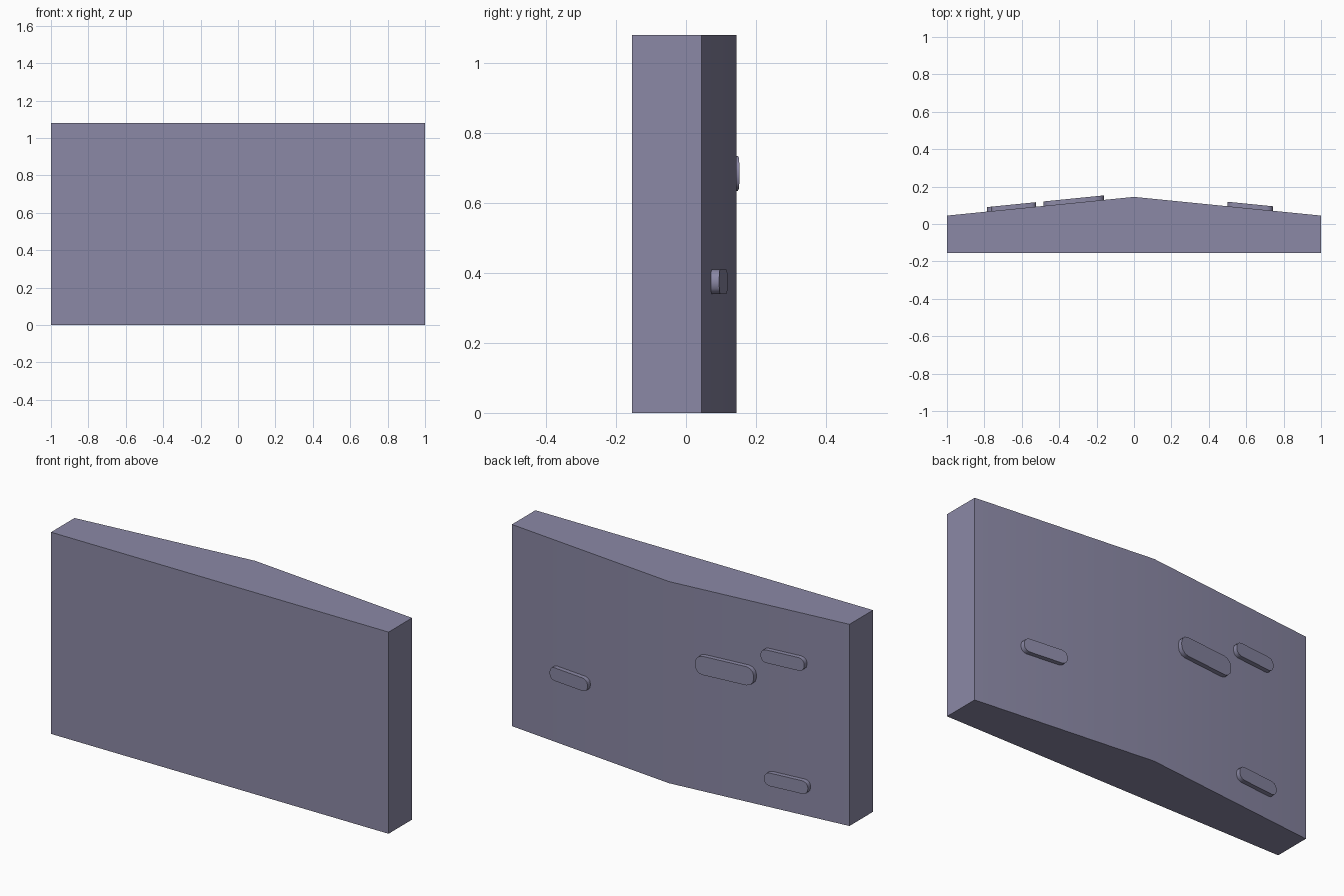
import bpy, bmesh, math

if "Cube" in bpy.data.objects:
    bpy.data.objects.remove(bpy.data.objects["Cube"])

mat = bpy.data.materials.new("muted violet grey")
mat.diffuse_color = (0.26, 0.25, 0.38, 1)
mat.use_nodes = True
mat.node_tree.nodes["Principled BSDF"].inputs["Base Color"].default_value = mat.diffuse_color

RIDGE, EDGE, FRONT, HEIGHT = 0.145, 0.045, -0.154, 1.08


def back_y(x):
    """Depth of the sloping back face at x."""
    return RIDGE - (RIDGE - EDGE) * abs(x)


def prism(name, points, offset):
    """Extrude a closed outline (list of 3D points) by an offset."""
    bm = bmesh.new()
    face = bm.faces.new([bm.verts.new(p) for p in points])
    ext = bmesh.ops.extrude_face_region(bm, geom=[face])
    moved = [g for g in ext["geom"] if isinstance(g, bmesh.types.BMVert)]
    bmesh.ops.translate(bm, verts=moved, vec=offset)
    bmesh.ops.recalc_face_normals(bm, faces=bm.faces)
    mesh = bpy.data.meshes.new(name)
    bm.to_mesh(mesh)
    bm.free()
    mesh.materials.append(mat)
    obj = bpy.data.objects.new(name, mesh)
    bpy.context.collection.objects.link(obj)
    bpy.ops.object.select_all(action='DESELECT')
    obj.select_set(True)
    bpy.context.view_layer.objects.active = obj
    bpy.ops.object.shade_smooth_by_angle(angle=math.radians(35))
    return obj


# Main slab with a shallow ridge along the back
prism("panel_body", [(-1, FRONT, 0), (1, FRONT, 0), (1, EDGE, 0),
                     (0, RIDGE, 0), (-1, EDGE, 0)], (0, 0, HEIGHT))


def pad(name, x0, x1, z, height, radius, thick=0.024, sink=0.003, seg=3):
    """Rounded pad lying on the sloping back face."""
    outline = []
    for cx, cz, start in ((x1 - radius, z + height / 2 - radius, 0),
                          (x0 + radius, z + height / 2 - radius, 90),
                          (x0 + radius, z - height / 2 + radius, 180),
                          (x1 - radius, z - height / 2 + radius, 270)):
        for i in range(seg + 1):
            a = math.radians(start + 90 * i / seg)
            x = cx + radius * math.cos(a)
            outline.append((x, back_y(x) - sink, cz + radius * math.sin(a)))
    prism(name, outline, (0, thick + sink, 0))


# Raised pads on the back
pad("right_pad", 0.50, 0.742, 0.375, 0.07, 0.03)
pad("large_pad", -0.485, -0.16, 0.685, 0.10, 0.042)
pad("upper_left_pad", -0.765, -0.523, 0.815, 0.07, 0.03)
pad("lower_left_pad", -0.785, -0.543, 0.16, 0.07, 0.03)
